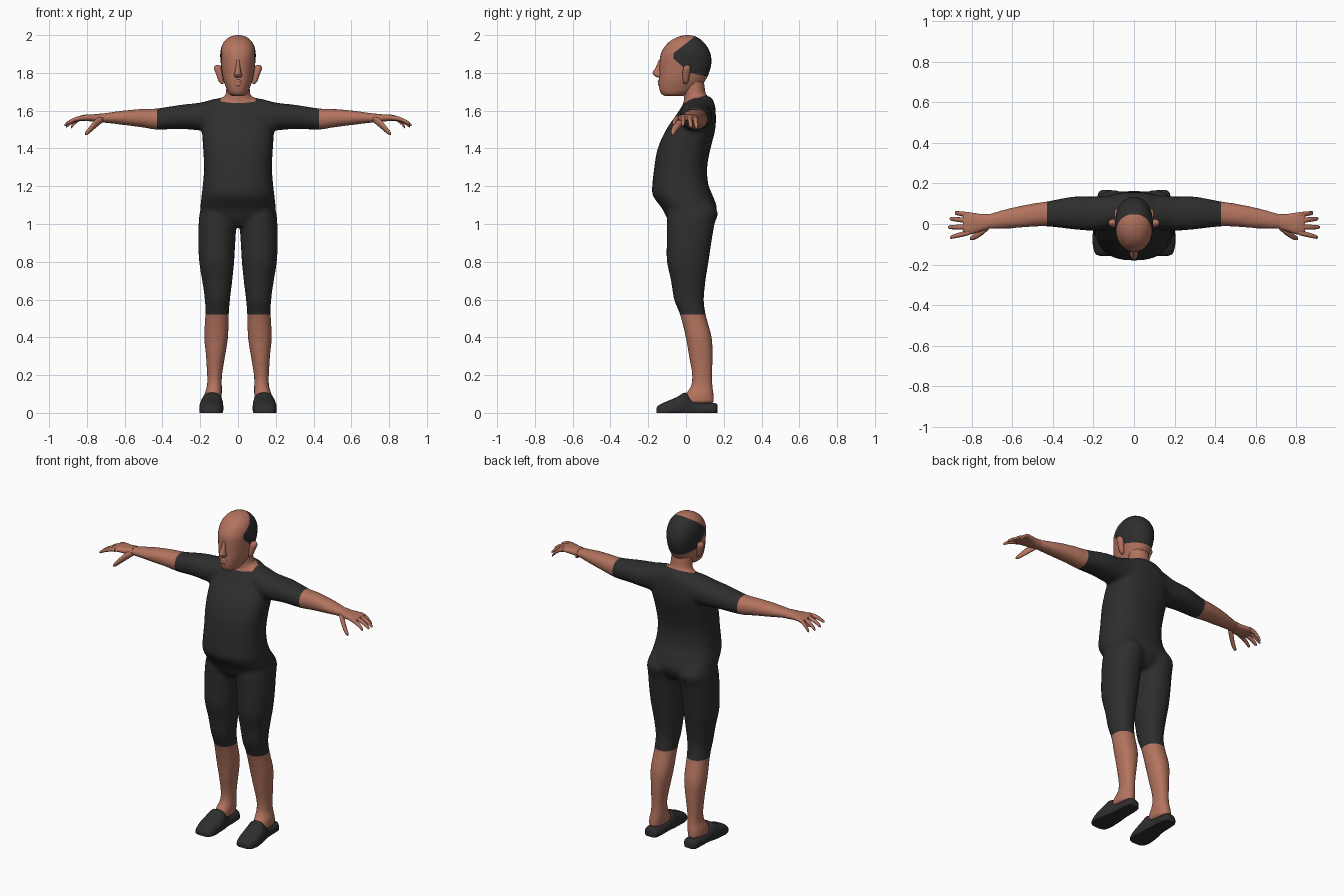
import bpy, bmesh, math
from mathutils import Vector


def material(name, rgb):
    m = bpy.data.materials.new(name)
    m.diffuse_color = (*rgb, 1)
    return m


SKIN = material("warm_skin", (0.45, 0.172, 0.112))
DARK = material("charcoal", (0.027, 0.027, 0.027))


def smooth_rows(rows, steps):
    """Catmull-Rom interpolation between section rows."""
    out = []
    for i in range(len(rows) - 1):
        p0, p1, p2, p3 = (rows[max(i - 1, 0)], rows[i], rows[i + 1],
                          rows[min(i + 2, len(rows) - 1)])
        for s in range(steps):
            t = s / steps
            out.append([0.5 * (2 * b + (c - a) * t + (2 * a - 5 * b + 4 * c - d) * t * t
                               + (3 * b - a - 3 * c + d) * t ** 3)
                        for a, b, c, d in zip(p0, p1, p2, p3)])
    return out + [list(rows[-1])]


def loft(bm, axis, rows, sides=(1,), n=20, steps=3, power=2.0):
    """Rows are (position on axis, min and max of the 1st, min and max of the 2nd other axis)."""
    for side in sides:
        rings = []
        for t, a0, a1, b0, b1 in smooth_rows(rows, steps):
            ring = []
            for k in range(n):
                ang = 2 * math.pi * k / n
                c, s = math.cos(ang), math.sin(ang)
                a = (a0 + a1) / 2 + (a1 - a0) / 2 * math.copysign(abs(c) ** (2 / power), c)
                b = (b0 + b1) / 2 + (b1 - b0) / 2 * math.copysign(abs(s) ** (2 / power), s)
                x, y, z = {"x": (t, a, b), "y": (a, t, b), "z": (a, b, t)}[axis]
                ring.append(bm.verts.new((x * side, y, z)))
            rings.append(ring)
        for r, q in zip(rings, rings[1:]):
            for k in range(n):
                j = (k + 1) % n
                bm.faces.new((r[k], r[j], q[j], q[k]))
        bm.faces.new(rings[0])
        bm.faces.new(rings[-1])
    bmesh.ops.recalc_face_normals(bm, faces=bm.faces)


def finish(bm, name, mats, angle=60):
    me = bpy.data.meshes.new(name)
    bm.to_mesh(me)
    bm.free()
    ob = bpy.data.objects.new(name, me)
    bpy.context.collection.objects.link(ob)
    for m in mats:
        me.materials.append(m)
    bpy.ops.object.select_all(action="DESELECT")
    ob.select_set(True)
    bpy.context.view_layer.objects.active = ob
    bpy.ops.object.shade_smooth_by_angle(angle=math.radians(angle))
    return ob


def cut(bm, co, no):
    geom = bm.verts[:] + bm.edges[:] + bm.faces[:]
    bmesh.ops.bisect_plane(bm, geom=geom, dist=1e-5, plane_co=co, plane_no=no)


BOTH = (1, -1)

# Body: torso, neck, arms and legs fused into one skin
bm = bmesh.new()
loft(bm, "z", [  # torso
    (0.99, -.10, .10, -.07, .11), (1.03, -.17, .17, -.10, .145), (1.08, -.198, .198, -.125, .165),
    (1.15, -.193, .193, -.176, .142), (1.21, -.186, .186, -.178, .118), (1.3, -.18, .18, -.168, .112),
    (1.4, -.185, .185, -.15, .13), (1.5, -.19, .19, -.105, .155), (1.58, -.18, .18, -.05, .158),
    (1.635, -.135, .135, -.015, .152), (1.672, -.085, .085, .01, .135)], n=32, power=2.4)
loft(bm, "z", [  # neck
    (1.58, -.085, .085, -.02, .14), (1.64, -.078, .078, -.012, .125), (1.68, -.068, .068, -.012, .108),
    (1.72, -.064, .064, -.015, .1), (1.78, -.06, .06, -.03, .095)])
loft(bm, "x", [  # arms
    (.04, .0, .14, 1.53, 1.67), (.12, -.025, .142, 1.5, 1.664), (.2, -.034, .136, 1.495, 1.643),
    (.3, -.027, .136, 1.503, 1.632), (.43, -.012, .112, 1.499, 1.612), (.5, -.014, .102, 1.51, 1.61),
    (.6, -.022, .082, 1.523, 1.602), (.7, -.025, .056, 1.535, 1.588), (.75, -.03, .045, 1.54, 1.58)],
    BOTH, power=2.2)
loft(bm, "z", [  # legs
    (1.12, .03, .185, -.08, .135), (1.06, .008, .203, -.1, .17), (1.0, .008, .209, -.103, .152),
    (.9, .014, .211, -.103, .135), (.8, .02, .206, -.102, .12), (.7, .03, .19, -.08, .104),
    (.6, .042, .176, -.064, .095), (.52, .048, .174, -.032, .105), (.4, .052, .179, -.002, .137),
    (.3, .068, .17, .015, .142), (.2, .084, .164, .032, .14), (.14, .085, .165, .025, .142),
    (.1, .085, .178, -.005, .147), (.05, .09, .18, -.03, .152)], BOTH, power=2.2)
ob = finish(bm, "body_form", [])
remesh = ob.modifiers.new("fuse", "REMESH")
remesh.mode, remesh.voxel_size = "VOXEL", 0.011
relax = ob.modifiers.new("relax", "SMOOTH")
relax.factor, relax.iterations = 0.5, 8
dg = bpy.context.evaluated_depsgraph_get()
fused = bpy.data.meshes.new_from_object(ob.evaluated_get(dg))
bpy.data.objects.remove(ob)
bm = bmesh.new()
bm.from_mesh(fused)
# Hems at knees, sleeves and collar
cut(bm, (0, 0, .52), (0, 0, 1))
cut(bm, (.43, 0, 0), (1, 0, 0))
cut(bm, (-.43, 0, 0), (1, 0, 0))
cut(bm, (0, 0, 1.645), (0, -.35, 1))
for f in bm.faces:
    c = f.calc_center_median()
    bare = c.z < .52 or abs(c.x) > .43 or (abs(c.x) < .09 and c.z > 1.645 + .35 * c.y)
    f.material_index = 0 if bare else 1
finish(bm, "body", [SKIN, DARK])

# Head with hair painted between cutting planes
bm = bmesh.new()
loft(bm, "z", [
    (1.677, -.03, .03, -.11, -.02), (1.69, -.048, .048, -.132, .02), (1.72, -.062, .062, -.142, .07),
    (1.745, -.072, .072, -.143, .092), (1.765, -.078, .078, -.143, .105), (1.8, -.085, .085, -.141, .122),
    (1.85, -.091, .091, -.14, .134), (1.9, -.094, .094, -.134, .13), (1.945, -.085, .085, -.108, .108),
    (1.975, -.065, .065, -.075, .08), (1.993, -.038, .038, -.035, .05), (2.0, -.008, .008, .0, .016)],
    n=32, power=2.15)
planes = [((0, -.065, 1.905), (0, .09, -.115)), ((0, -.065, 1.9), (0, 1, 0)),
          ((0, -.06, 1.87), (0, .07, .08)), ((0, .02, 1.8), (0, .02, .1))]
for co, no in planes:
    cut(bm, co, no)
for f in bm.faces:
    c = f.calc_center_median()
    f.material_index = int(all((c - Vector(co)).dot(Vector(no)) > 0 for co, no in planes))
finish(bm, "head", [SKIN, DARK])

# Nose and lips
bm = bmesh.new()
loft(bm, "z", [(1.775, -.012, .012, -.15, -.125), (1.783, -.021, .021, -.165, -.12),
               (1.8, -.019, .019, -.177, -.12), (1.83, -.012, .012, -.16, -.12),
               (1.87, -.009, .009, -.143, -.12)], n=12)
finish(bm, "nose", [SKIN])
bm = bmesh.new()
loft(bm, "z", [(1.728, -.015, .015, -.143, -.12), (1.74, -.024, .024, -.149, -.11),
               (1.747, -.026, .026, -.146, -.11), (1.754, -.024, .024, -.15, -.11),
               (1.766, -.012, .012, -.143, -.12)], n=12, steps=2)
finish(bm, "lips", [SKIN])

# Ears
bm = bmesh.new()
loft(bm, "z", [(1.742, .078, .088, -.01, .004), (1.755, .076, .102, -.016, .012),
               (1.79, .08, .115, -.018, .02), (1.82, .084, .126, -.016, .025),
               (1.836, .09, .124, -.008, .02), (1.843, .105, .116, .002, .01)], BOTH, n=12)
finish(bm, "ears", [SKIN])

# Hands: palm, four fingers and thumb
bm = bmesh.new()
loft(bm, "x", [(.72, -.026, .05, 1.536, 1.585), (.76, -.038, .05, 1.541, 1.581),
               (.8, -.05, .056, 1.545, 1.58), (.83, -.054, .056, 1.545, 1.575),
               (.845, -.046, .05, 1.55, 1.568)], BOTH, n=16, power=2.4)
# each finger: knuckle y, tip y, tip x, tip z
for y0, y1, x1, z1 in [(.045, .055, .885, 1.51), (.017, .026, .91, 1.515),
                       (-.014, -.016, .918, 1.523), (-.042, -.066, .908, 1.53)]:
    rows = []
    for t, r in [(0, .013), (.35, .0125), (.7, .011), (.93, .009), (1, .004)]:
        x, y = .815 + (x1 - .815) * t, y0 + (y1 - y0) * t
        z = 1.562 + (z1 - 1.562) * t ** 2
        rows.append((x, y - r, y + r, z - r, z + r))
    loft(bm, "x", rows, BOTH, n=10, steps=2)
loft(bm, "x", [(.715, -.025, .005, 1.54, 1.57), (.745, -.052, -.015, 1.515, 1.562),
               (.775, -.072, -.04, 1.49, 1.53), (.797, -.08, -.055, 1.472, 1.502),
               (.81, -.078, -.064, 1.47, 1.485)], BOTH, n=12, steps=2)
finish(bm, "hands", [SKIN])

# Shoes: low slippers with a flattened sole
bm = bmesh.new()
loft(bm, "y", [(-.157, .115, .17, -.01, .025), (-.145, .092, .192, -.02, .04),
               (-.1, .08, .204, -.03, .062), (-.05, .077, .204, -.03, .083),
               (-.005, .08, .195, -.03, .108), (.02, .084, .188, -.03, .085),
               (.05, .086, .184, -.02, .062), (.1, .086, .182, -.02, .054),
               (.15, .092, .178, -.02, .053), (.167, .112, .16, -.01, .044)],
     BOTH, n=24, power=2.5)
for v in bm.verts:
    v.co.z = max(v.co.z, 0)
finish(bm, "shoes", [DARK], 50)
